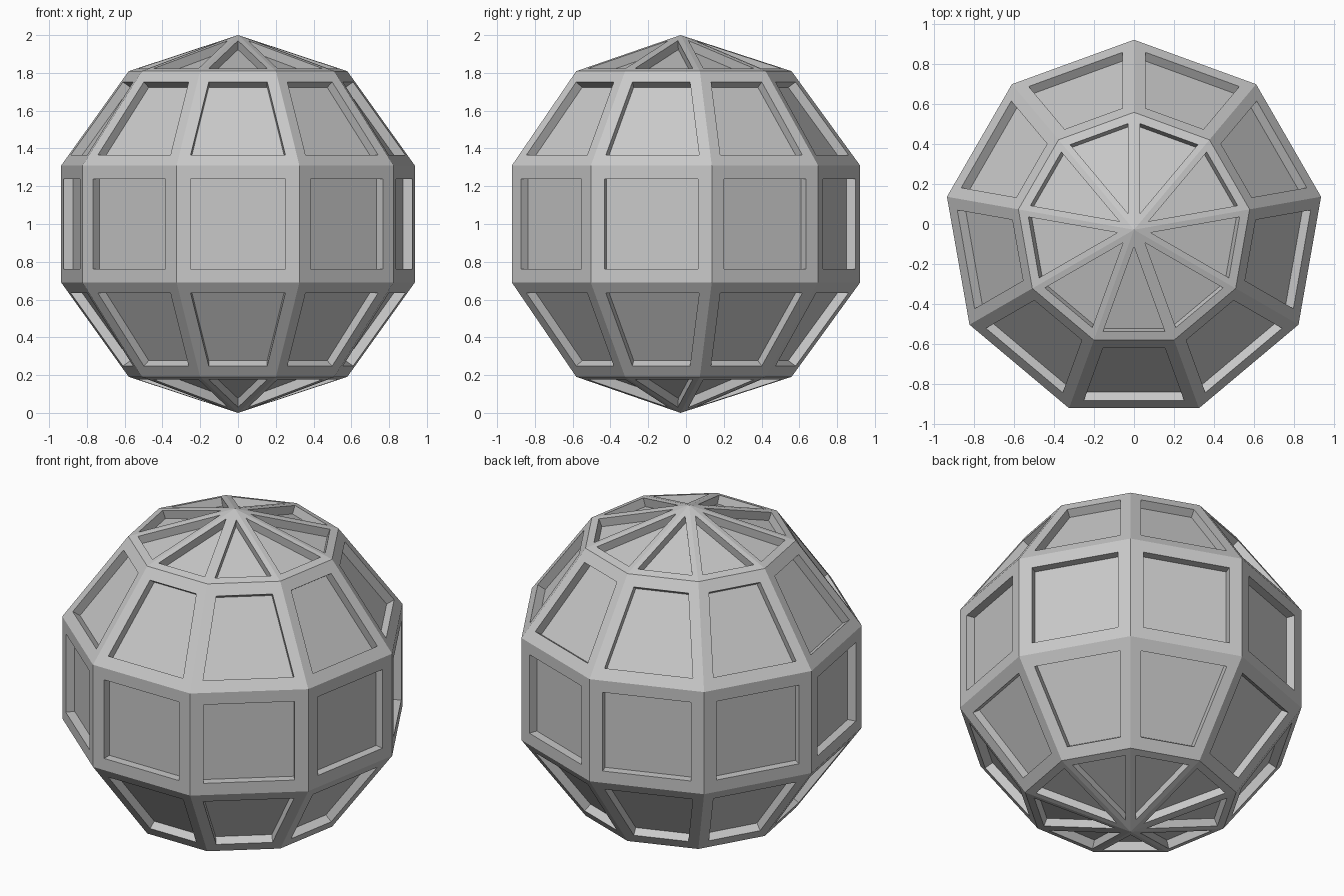
import bpy, bmesh, math

if "Cube" in bpy.data.objects:
    bpy.data.objects.remove(bpy.data.objects["Cube"])

SIDES, RINGS = 9, 5      # coarse sphere divisions
PANEL_SCALE = 0.77       # size of recessed panel relative to its facet
DEPTH = 0.05             # recess depth
Y_SHIFT = -(1 - math.cos(math.radians(20))) * math.sin(math.radians(72)) / 2

bm = bmesh.new()

# Faceted sphere shell: poles plus rings, one corner pointing to +y
south = bm.verts.new((0, Y_SHIFT, 0))
north = bm.verts.new((0, Y_SHIFT, 2))
rings = []
for i in range(1, RINGS):
    polar = math.pi * i / RINGS
    r, z = math.sin(polar), 1 - math.cos(polar)
    ring = []
    for k in range(SIDES):
        a = math.pi / 2 + 2 * math.pi * k / SIDES
        ring.append(bm.verts.new((r * math.cos(a), r * math.sin(a) + Y_SHIFT, z)))
    rings.append(ring)

for k in range(SIDES):
    n = (k + 1) % SIDES
    bm.faces.new((south, rings[0][n], rings[0][k]))
    bm.faces.new((north, rings[-1][k], rings[-1][n]))
    for low, high in zip(rings, rings[1:]):
        bm.faces.new((low[k], low[n], high[n], high[k]))
bm.normal_update()

# Recessed panel in every facet: frame, straight walls, floor
for face in list(bm.faces):
    outer = list(face.verts)
    normal = face.normal.copy()
    centre = face.calc_center_median()
    rim = [bm.verts.new(centre + (v.co - centre) * PANEL_SCALE) for v in outer]
    floor = [bm.verts.new(v.co - normal * DEPTH) for v in rim]
    bm.faces.remove(face)
    for a, b in ((outer, rim), (rim, floor)):
        for i in range(len(a)):
            j = (i + 1) % len(a)
            bm.faces.new((a[i], a[j], b[j], b[i]))
    bm.faces.new(floor)
bm.normal_update()

mesh = bpy.data.meshes.new("panelled_sphere")
bm.to_mesh(mesh)
bm.free()

grey = bpy.data.materials.new("light grey")
grey.diffuse_color = (0.58, 0.58, 0.58, 1)
grey.use_nodes = True
grey.node_tree.nodes["Principled BSDF"].inputs["Base Color"].default_value = grey.diffuse_color
mesh.materials.append(grey)
bpy.context.collection.objects.link(bpy.data.objects.new("panelled_sphere", mesh))
